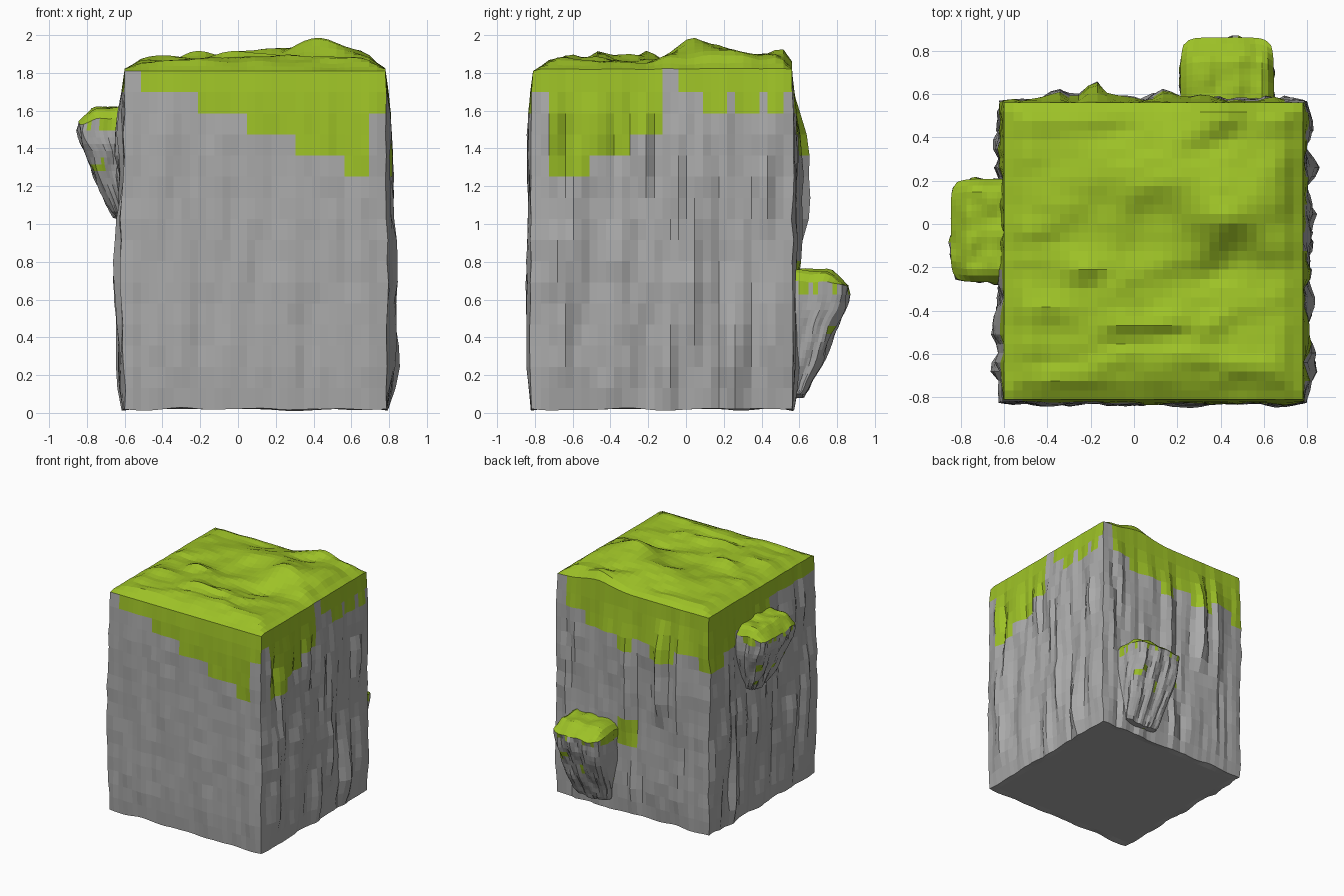
import bpy, bmesh, math
from math import exp
from mathutils import Vector, noise

if "Cube" in bpy.data.objects:
    bpy.data.objects.remove(bpy.data.objects["Cube"])

def material(name, color):
    m = bpy.data.materials.new(name)
    m.diffuse_color = color
    m.use_nodes = True
    m.node_tree.nodes["Principled BSDF"].inputs["Base Color"].default_value = m.diffuse_color
    return m

ROCK = material("rock_grey", (0.40, 0.40, 0.40, 1))
GRASS = material("grass_green", (0.34, 0.54, 0.02, 1))

def n3(x, y, z):
    return noise.noise(Vector((x, y, z)))

def lerp(points, t):
    # piecewise linear profile lookup
    for (a, va), (b, vb) in zip(points, points[1:]):
        if t <= b:
            return va + (vb - va) * max(0, (t - a) / (b - a))
    return points[-1][1]

def step(points, t):
    return next((v for lim, v in points if t < lim), points[-1][1])

def grid_box(name, nx, ny, nz, shape, is_grass):
    # unit box of quad grids; shape() moves points, is_grass(side, centre) paints
    bm = bmesh.new()
    verts = {}
    n = (nx, ny, nz)

    def vert(k):
        if k not in verts:
            verts[k] = bm.verts.new(shape(*(k[i] / n[i] for i in range(3))))
        return verts[k]

    for axis in range(3):
        a, b = (axis + 1) % 3, (axis + 2) % 3
        for end in (0, 1):
            for i in range(n[a]):
                for j in range(n[b]):
                    loop = []
                    for di, dj in ((0, 0), (1, 0), (1, 1), (0, 1)):
                        k = [0, 0, 0]
                        k[axis], k[a], k[b] = end * n[axis], i + di, j + dj
                        loop.append(vert(tuple(k)))
                    f = bm.faces.new(loop if end else loop[::-1])
                    f.material_index = int(is_grass("xyz"[axis] + "-+"[end], f.calc_center_median()))
    bmesh.ops.recalc_face_normals(bm, faces=bm.faces)
    mesh = bpy.data.meshes.new(name)
    bm.to_mesh(mesh)
    bm.free()
    mesh.materials.append(ROCK)
    mesh.materials.append(GRASS)
    ob = bpy.data.objects.new(name, mesh)
    bpy.context.collection.objects.link(ob)
    return ob

# --- cliff block with grassy hilltop ---
X0, X1, Y0, Y1, Z0, Z1 = -0.60, 0.78, -0.81, 0.56, 0.02, 1.81

# mounds: x, y, radius x, radius y, height
HILLS = [(0.42, 0.03, 0.17, 0.11, 0.115), (0.34, 0.22, 0.28, 0.13, 0.07), (-0.02, 0.22, 0.22, 0.12, 0.035),
         (-0.2, -0.20, 0.12, 0.07, 0.065), (-0.08, -0.32, 0.10, 0.08, 0.03), (0.08, -0.45, 0.24, 0.07, 0.06),
         (0.25, -0.62, 0.5, 0.07, 0.035), (0.45, 0.48, 0.25, 0.10, 0.05),
         (-0.32, 0.08, 0.2, 0.09, 0.025), (0.45, -0.2, 0.22, 0.08, -0.03),
         (-0.38, -0.42, 0.13, 0.06, 0.03), (0.62, 0.1, 0.12, 0.3, 0.035)]

def hilltop(x, y):
    back_lip = 0.15 + 0.45 * exp(-((x - 0.4) / 0.22) ** 2)
    edge = min((x - X0) / 0.12 + 0.2, (X1 - x) / 0.12 + 0.2, (y - Y0) / 0.10, (Y1 - y) / 0.08 + back_lip, 1)
    # swirled coordinates make the folds wander diagonally
    yy = y - 0.35 * x + 0.1 * n3(x * 3, y * 3, 6)
    h = 0.05 + 0.022 * n3(x * 3, yy * 7, 3) + 0.012 * n3(x * 7, y * 9, 8)
    for cx, cy, rx, ry, a in HILLS:
        wy = y - cy + 0.05 * n3(x * 4, y * 4, 12)
        h += a * exp(-((x - cx) / rx) ** 2 - (wy / ry) ** 2)
    return max(edge, 0) * h

# back ridges: x, width, z, height range, push
RIDGES = [(-0.35, 0.06, 1.2, 0.40, 0.04), (-0.18, 0.05, 1.25, 0.35, 0.085), (0.13, 0.06, 1.1, 0.4, 0.035)]

def push(u, z, seed, amp, fine, lo, hi):
    # vertical fluting, fading towards the top edge and calmer on the corners
    fade = lerp([(0, 0.2), (0.2, 1), (1.5, 1), (1.8, 0)], z)
    calm = lerp([(0, 0.35), (0.08, 1), (9, 1)], min(u - lo, hi - u))
    flute = abs(n3(u * 6, z * 0.8, seed)) + fine * n3(u * 13, z * 1.8, seed + 5)
    return fade * (calm * (amp * 0.35 + amp * 1.4 * flute) + amp * 0.35 * n3(u * 8, z * 8.3, seed + 9))

def cliff_shape(u, v, w):
    x, y, z = X0 + u * (X1 - X0), Y0 + v * (Y1 - Y0), Z0 + w * (Z1 - Z0)
    px, py, pz = x, y, z
    if w < 1:
        if u in (0, 1):
            px += (1 if u else -1) * push(y, z, 10 + u * 10, 0.040, 0.7, Y0, Y1)
        if v == 0:
            py -= 0.006 + push(x, z, 40, 0.026, 0.2, X0, X1)
        if v == 1:
            py += push(x, z, 50, 0.032, 0.6, X0, X1)
            for cx, r, cz, rz, a in RIDGES:
                py += a * exp(-((x - cx) / r) ** 2 - ((z - cz) / rz) ** 4)
        if w == 0 and (u in (0, 1) or v in (0, 1)):
            pz += 0.02 * n3(x * 5, y * 5, 1)
    else:
        pz += hilltop(x, y)
    return px, py, pz

# lowest grass level along each wall
FRONT = [(-0.5, 1.9), (-0.22, 1.69), (0.04, 1.58), (0.29, 1.47), (0.58, 1.36), (0.71, 1.25), (9, 1.58)]
RIGHT = [(-0.72, 1.69), (-0.5, 1.25), (-0.31, 1.36), (-0.14, 1.47), (-0.05, 1.9), (0.07, 1.69), (0.2, 1.58),
         (0.24, 1.69), (0.38, 1.58), (0.45, 1.69), (0.51, 1.58), (9, 1.69)]
BACK = [(-0.5, 1.36), (-0.3, 1.47), (-0.1, 1.36), (0.1, 1.47), (0.2, 1.36), (0.5, 1.47), (0.7, 1.58), (9, 1.8)]
LEFT = [(-0.6, 1.69), (-0.2, 1.69), (0.2, 1.58), (0.4, 1.47), (9, 1.36)]

def cliff_grass(side, c):
    if side[0] == "z":
        return side == "z+"
    if side == "y+" and 0.06 < c.x < 0.2 and 0.6 < c.z < 0.82:
        return True
    table = {"y-": FRONT, "x+": RIGHT, "y+": BACK, "x-": LEFT}[side]
    return c.z > step(table, c.x if side[0] == "y" else c.y)

grid_box("cliff_block", 32, 32, 16, cliff_shape, cliff_grass)

# --- jutting grassy ledges ---
def ledge(name, place, half, bottom_half, low, rim, depth, seed):
    # place(u, d, z) maps width, outward depth and height to the world
    def shape(u, v, w):
        s = 2 * u - 1
        hw = bottom_half + (half - bottom_half) * min(1, w ** 0.8 * 1.25)
        d = depth * lerp([(0, 0.18), (0.35, 0.53), (0.8, 0.92), (1, 1)], w)
        flute = 0.03 * n3(s * 3, w * 2.5, seed) + 0.015 * n3(s * 7, w * 5, seed + 4)
        corner = 1 - 0.10 * abs(s) ** 8
        out = -0.05 + (d + 0.05) * v * corner + (flute * v if w < 1 else 0)
        a = s * hw * (1 - 0.06 * v ** 8)
        if u in (0, 1) and w < 1:
            a += 0.02 * n3(v * 5, w * 3, seed + 7 + u)
        z = low + (rim - low) * w
        if w == 0:
            z += 0.02 * abs(s)
        if w == 1:
            dome = min(1, (1 - v) * 3.5) * min(1, (1 - abs(s)) * 4 + 0.3)
            z += 0.085 * dome + 0.02 * n3(s * 2.5, v * 3, seed)
        return place(a, out, z)

    def grass(side, c):
        drip = 0.05 * n3(c.x * 17, c.y * 17, seed) + 0.01
        return side == "z+" or c.z > rim - drip or (c.z < rim - 0.12 and n3(c.x * 14, c.y * 14, c.z * 12) > 0.5)

    return grid_box(name, 16, 12, 14, shape, grass)

ledge("left_ledge", lambda a, d, z: (-0.61 - d, -0.03 - a, z), 0.238, 0.10, 1.03, 1.53, 0.235, 3)
ledge("back_ledge", lambda a, d, z: (0.43 - a, 0.57 + d, z), 0.215, 0.15, 0.08, 0.67, 0.29, 21)
